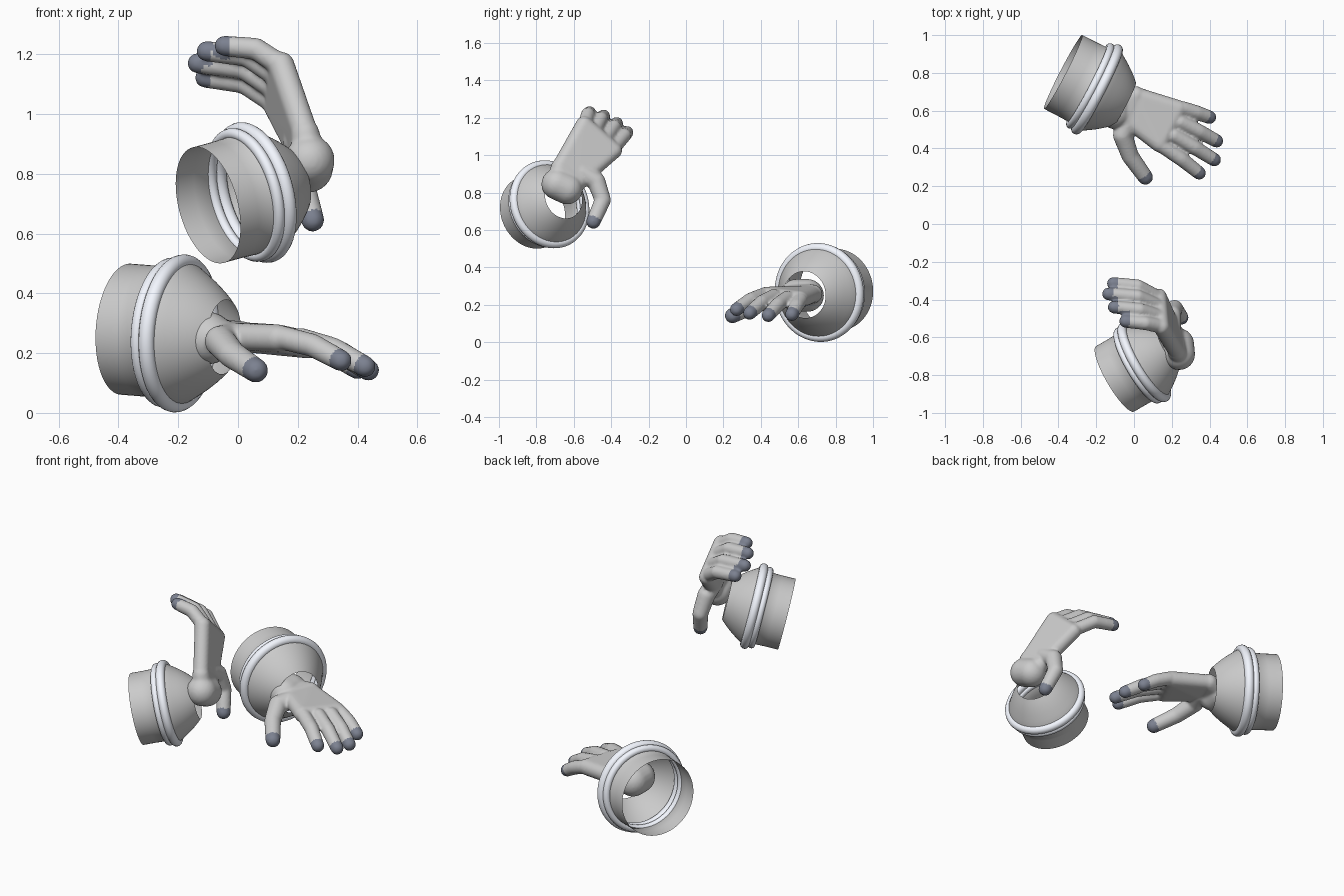
import bpy, bmesh, math
from mathutils import Vector, Matrix

if "Cube" in bpy.data.objects:
    bpy.data.objects.remove(bpy.data.objects["Cube"])


def material(name, col):
    m = bpy.data.materials.new(name)
    m.diffuse_color = (*col, 1)
    m.use_nodes = True
    m.node_tree.nodes["Principled BSDF"].inputs["Base Color"].default_value = m.diffuse_color
    return m


GREY = material("glove_grey", (0.8, 0.8, 0.8))
DARK = material("fingertip_dark", (0.2, 0.22, 0.28))
PALE = material("ring_pale", (0.9, 0.93, 1.0))


def add_object(name, bm, mats=()):
    me = bpy.data.meshes.new(name)
    bm.to_mesh(me)
    bm.free()
    for m in mats:
        me.materials.append(m)
    for p in me.polygons:
        p.use_smooth = True
    ob = bpy.data.objects.new(name, me)
    bpy.context.collection.objects.link(ob)
    return ob


def lathe(name, profile, frame, closed=False, mats=(), n=64):
    """Revolve (radius, height) points about the local z axis."""
    bm = bmesh.new()
    rows = [[bm.verts.new(frame @ Vector((r * math.cos(2 * math.pi * i / n),
                                          r * math.sin(2 * math.pi * i / n), t)))
             for i in range(n)] for r, t in profile]
    pairs = list(zip(rows, rows[1:])) + ([(rows[-1], rows[0])] if closed else [])
    for a, b in pairs:
        for i in range(n):
            j = (i + 1) % n
            bm.faces.new((a[i], a[j], b[j], b[i]))
    bmesh.ops.recalc_face_normals(bm, faces=bm.faces)
    return add_object(name, bm, mats)


def hull(bm, balls):
    """Convex skin around a set of (point, radius) balls, added to bm."""
    tmp = bmesh.new()
    for p, r in balls:
        bmesh.ops.create_icosphere(tmp, subdivisions=3, radius=r,
                                   matrix=Matrix.Translation(p))
    pts = [v.co.copy() for v in tmp.verts]
    tmp.free()
    new = [bm.verts.new(p) for p in pts]
    res = bmesh.ops.convex_hull(bm, input=new)
    junk = {g for g in res["geom_interior"] + res["geom_unused"]
            if isinstance(g, bmesh.types.BMVert)}
    bmesh.ops.delete(bm, geom=list(junk), context='VERTS')


def cuff(side, origin, axis, s):
    frame = (Matrix.Translation(origin)
             @ Vector(axis).to_track_quat('Z', 'Y').to_matrix().to_4x4()
             @ Matrix.Scale(s, 4))
    # open sleeve running into a rounded cone with a wrist hole
    ob = lathe(side + "_cuff", [(.22, 0), (.22, .08), (.222, .15), (.24, .17), (.243, .205),
                                (.235, .225), (.216, .255), (.193, .29), (.168, .323),
                                (.145, .35), (.125, .37)], frame)
    # two rounded rings
    for k, (R, r, t) in enumerate([(.231, .021, .162), (.238, .027, .202)]):
        prof = [(R + r * math.cos(a * math.pi / 8), t + r * math.sin(a * math.pi / 8))
                for a in range(16)]
        lathe(f"{side}_cuff_ring_{k + 1}", prof, frame, True, [PALE])


def hand(side, palm, wrist, fingers, thumb, s):
    bm = bmesh.new()
    hull(bm, [(p, .046 * s) for p in palm])
    hull(bm, [(p, .088 * s) for p in wrist])
    # wrist blends into the palm heel
    hull(bm, [(p, .062 * s) for p in wrist] + [(p, .05 * s) for p in palm[2:]])
    tips = []
    for f in fingers:
        radii = (.04 * s, .039 * s, .036 * s)
        for i in range(2):
            hull(bm, [(f[i], radii[i]), (f[i + 1], radii[i + 1])])
        tips.append((Vector(f[2]), (Vector(f[2]) - Vector(f[1])).normalized()))
    tr = (.052 * s, .052 * s, .046 * s, .041 * s)
    for i in range(3):
        hull(bm, [(thumb[i], tr[i]), (thumb[i + 1], tr[i + 1])])
    tips.append((Vector(thumb[3]), (Vector(thumb[3]) - Vector(thumb[2])).normalized()))
    bmesh.ops.recalc_face_normals(bm, faces=bm.faces)
    ob = add_object(side + "_hand", bm)
    # fuse the pieces into one soft skin
    m = ob.modifiers.new("fuse", 'REMESH')
    m.mode, m.voxel_size, m.use_smooth_shade = 'VOXEL', .008, True
    m = ob.modifiers.new("soften", 'SMOOTH')
    m.factor, m.iterations = .5, 5
    dg = bpy.context.evaluated_depsgraph_get()
    me = bpy.data.meshes.new_from_object(ob.evaluated_get(dg))
    ob.modifiers.clear()
    ob.data = me
    me.materials.clear()
    me.materials.append(GREY)
    me.materials.append(DARK)
    # dark fingertips
    for p in me.polygons:
        p.use_smooth = True
        for c, d in tips:
            v = p.center - c
            if v.length < .06 and v.dot(d) > -.02:
                p.material_index = 1


# lower glove, palm down
cuff("lower", (-.375, .805, .28), (.885, -.457, -.07), 1.0)
hand("lower",
     palm=[(.135, .425, .25), (.235, .61, .228), (-.04, .56, .255), (.01, .68, .258)],
     wrist=[(-.1, .65, .25), (-.1, .59, .25)],
     fingers=[[(.26, .61, .222), (.33, .59, .192), (.40, .565, .148)],
              [(.245, .54, .235), (.345, .49, .2), (.437, .44, .143)],
              [(.21, .47, .245), (.32, .405, .213), (.425, .34, .155)],
              [(.155, .41, .25), (.25, .345, .226), (.345, .27, .175)]],
     thumb=[(-.02, .56, .25), (-.06, .47, .24), (-.02, .36, .195), (.06, .248, .142)], s=1.0)

# upper glove, raised with the fingers curled over
cuff("upper", (-.1, -.82, .695), (.84, .49, .23), .91)
hand("upper",
     palm=[(.145, -.545, 1.165), (.13, -.385, 1.025), (.225, -.675, .935), (.215, -.575, .86)],
     wrist=[(.24, -.69, .845), (.235, -.635, .82)],
     fingers=[[(.14, -.54, 1.165), (.06, -.525, 1.218), (-.045, -.515, 1.228)],
              [(.135, -.49, 1.125), (.03, -.455, 1.195), (-.105, -.44, 1.21)],
              [(.13, -.435, 1.08), (.02, -.385, 1.152), (-.135, -.37, 1.17)],
              [(.12, -.385, 1.04), (.02, -.33, 1.105), (-.11, -.315, 1.122)]],
     thumb=[(.2, -.56, .91), (.2, -.48, .86), (.215, -.445, .76), (.25, -.495, .645)], s=.95)
